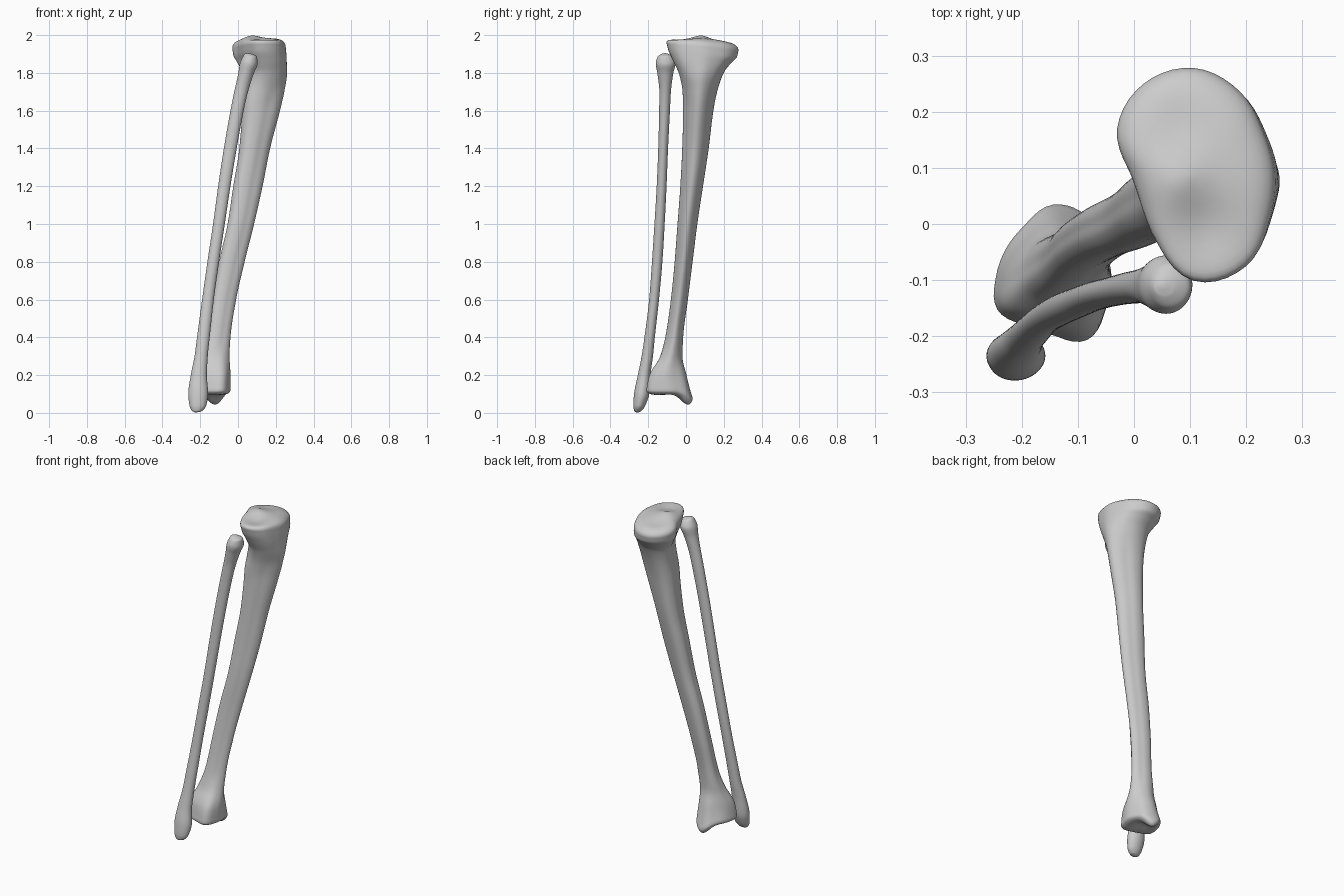
import bpy, bmesh, math

if "Cube" in bpy.data.objects:
    bpy.data.objects.remove(bpy.data.objects["Cube"], do_unlink=True)

SIDES = 60
STEPS = 6

bone = bpy.data.materials.new("bone_grey")
bone.use_nodes = True
bone.diffuse_color = (0.6, 0.6, 0.6, 1)
bone.node_tree.nodes["Principled BSDF"].inputs["Base Color"].default_value = (0.6, 0.6, 0.6, 1)


def smoothstep(a, b, t):
    t = min(max((t - a) / (b - a), 0), 1)
    return t * t * (3 - 2 * t)


def bump(x, y, cx, cy, size):
    return math.exp(-((x - cx) ** 2 + (y - cy) ** 2) / size ** 2)


def outline(radii):
    """Closed smooth outline from evenly spaced radii, fitted to a -1..1 box."""
    n, pts = len(radii), []
    for i in range(SIDES):
        k, t = divmod(i * n / SIDES, 1)
        a, b, c, d = (radii[(int(k) + j) % n] for j in (-1, 0, 1, 2))
        r = b + t / 2 * (c - a + t * (2 * a - 5 * b + 4 * c - d + t * (3 * (b - c) + d - a)))
        ang = math.tau * i / SIDES
        pts.append((r * math.cos(ang), r * math.sin(ang)))
    lo = [min(p[j] for p in pts) for j in (0, 1)]
    hi = [max(p[j] for p in pts) for j in (0, 1)]
    return [tuple(2 * (p[j] - lo[j]) / (hi[j] - lo[j]) - 1 for j in (0, 1)) for p in pts]


def refine(rows):
    """Monotone interpolation of section rows along z."""
    def secant(i, c):
        return (rows[i + 1][c] - rows[i][c]) / (rows[i + 1][0] - rows[i][0])

    def slope(i, c):
        if i == 0 or i == len(rows) - 1:
            return secant(max(i - 1, 0), c)
        a, b = secant(i - 1, c), secant(i, c)
        return 2 * a * b / (a + b) if a * b > 0 else 0

    result = []
    for i in range(len(rows) - 1):
        h = rows[i + 1][0] - rows[i][0]
        for s in range(STEPS):
            t = s / STEPS
            row = [rows[i][0] + h * t]
            for c in range(1, 5):
                p, q = rows[i][c], rows[i + 1][c]
                row.append(p + (q - p) * t * t * (3 - 2 * t)
                           + h * slope(i, c) * t * (1 - t) ** 2
                           - h * slope(i + 1, c) * t * t * (1 - t))
            result.append(row)
    return result + [list(rows[-1])]


def section(row, shape, scale=1):
    z, x0, x1, y0, y1 = row
    return [((x0 + x1) / 2 + u * scale * (x1 - x0) / 2,
             (y0 + y1) / 2 + v * scale * (y1 - y0) / 2, z) for u, v in shape]


def loft(name, rings):
    bm = bmesh.new()
    loops = [[bm.verts.new(p) for p in ring] for ring in rings]
    for low, high in zip(loops, loops[1:]):
        for i in range(SIDES):
            j = (i + 1) % SIDES
            bm.faces.new((low[i], low[j], high[j], high[i]))
    bm.faces.new(loops[0][::-1])
    bm.faces.new(loops[-1])
    for f in bm.faces:
        f.smooth = True
    mesh = bpy.data.meshes.new(name)
    bm.to_mesh(mesh)
    bm.free()
    mesh.materials.append(bone)
    obj = bpy.data.objects.new(name, mesh)
    bpy.context.collection.objects.link(obj)


# Cross-section shapes
plateau = outline((.148, .147, .168, .187, .183, .16, .115, .11, .137, .19, .19, .16))
ankle = outline((.105, .105, .12, .122, .1, .095, .1, .113, .097, .1, .125, .11))
triangle = outline([1 + .1 * math.cos(math.tau * i / 4) for i in range(12)])
oval = outline([1] * 12)

# Shin bone: height, x range, y range
shin_rows = (
    (.12, -.25, -.04, -.21, .035), (.2, -.235, -.04, -.195, .005),
    (.3, -.195, -.045, -.14, -.018), (.4, -.165, -.04, -.11, -.015),
    (.6, -.135, -.01, -.08, .01), (.8, -.1, .035, -.06, .035),
    (1.0, -.055, .085, -.045, .06), (1.2, -.025, .13, -.03, .09),
    (1.4, .007, .17, -.02, .12), (1.6, .022, .222, -.015, .145),
    (1.7, .025, .245, -.02, .165), (1.8, .02, .26, -.04, .2),
    (1.86, -.005, .258, -.07, .24), (1.9, -.025, .256, -.092, .27),
    (1.94, -.03, .252, -.104, .278))


def shin_shape(z):
    top, low = smoothstep(1.62, 1.88, z), 1 - smoothstep(.15, .42, z)
    mid = 1 - top - low
    return [tuple(top * p[j] + low * a[j] + mid * t[j] for j in (0, 1))
            for p, a, t in zip(plateau, ankle, triangle)]


def shin_relief(p):
    x, y, z = p
    top, low = smoothstep(1.8, 1.93, z), 1 - smoothstep(.08, .24, z)
    cap = smoothstep(1.94, 1.975, z)
    # tilted plateau with two shallow joint dishes and a central ridge
    z -= top * .1 * (y - .09)
    z += cap * (.014 * bump(x, y, .08, .08, .05) - .024 * bump(x, y, .13, -.02, .07)
                - .008 * bump(x, y, .08, .18, .05))
    # inner ankle knob and hollow joint face
    z += low * (.015 * bump(x, y, -.14, -.09, .05) - .06 * bump(x, y, -.12, .02, .055))
    return x, y, z


cap_scales = (.985, .955, .91, .84, .75, .64, .52, .4, .28, .15, .04)
rings = [section(r, shin_shape(r[0])) for r in refine(shin_rows)]
for s in cap_scales:
    rise = math.sqrt(1 - s ** 4)
    rings.append(section((1.94 + .045 * rise, *shin_rows[-1][1:]), plateau, s))
    rings.insert(0, section((.12 - .028 * rise, *shin_rows[0][1:]), ankle, s))
loft("shin_bone", [[shin_relief(p) for p in ring] for ring in rings])

# Slender outer bone
calf_rows = (
    (.003, -.23, -.215, -.265, -.25), (.01, -.243, -.19, -.274, -.236),
    (.04, -.257, -.168, -.279, -.215), (.1, -.263, -.158, -.275, -.195),
    (.2, -.25, -.165, -.255, -.188), (.3, -.23, -.16, -.235, -.175),
    (.4, -.217, -.15, -.22, -.165), (.6, -.19, -.128, -.195, -.143),
    (.8, -.162, -.1, -.18, -.125), (1.0, -.132, -.07, -.167, -.113),
    (1.2, -.105, -.04, -.155, -.103), (1.4, -.075, -.007, -.147, -.095),
    (1.6, -.04, .03, -.142, -.085), (1.7, -.02, .053, -.141, -.08),
    (1.8, .002, .085, -.152, -.067), (1.85, .01, .104, -.16, -.056),
    (1.885, .025, .1, -.15, -.07), (1.9, .035, .075, -.13, -.092),
    (1.904, .046, .056, -.115, -.105))
loft("calf_bone", [section(r, oval) for r in refine(calf_rows)])
